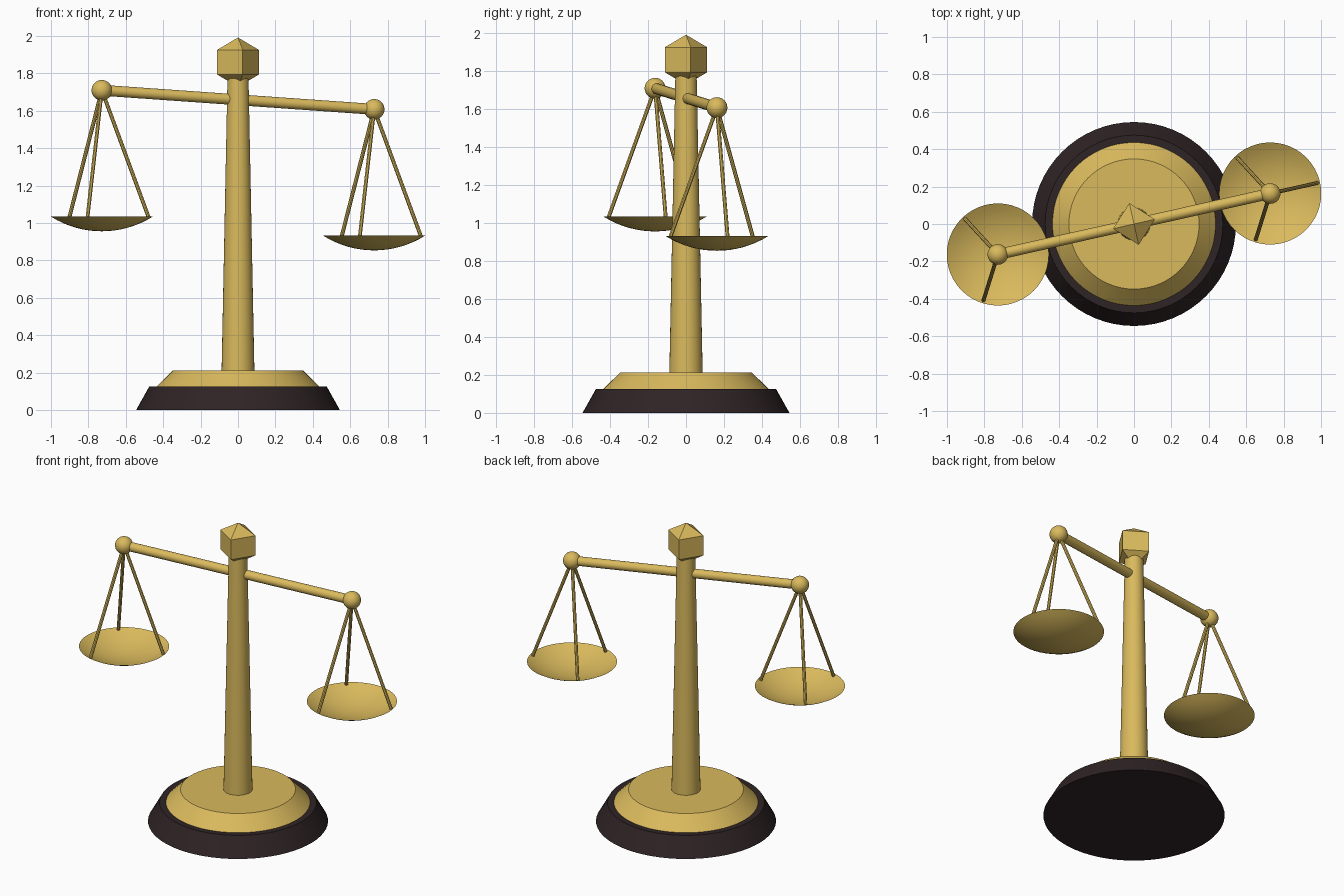
import bpy, math
from mathutils import Vector

if "Cube" in bpy.data.objects:
    bpy.data.objects.remove(bpy.data.objects["Cube"])


def material(name, rgb):
    m = bpy.data.materials.new(name)
    m.diffuse_color = (*rgb, 1)
    m.use_nodes = True
    m.node_tree.nodes["Principled BSDF"].inputs["Base Color"].default_value = m.diffuse_color
    return m


GOLD = material("warm_gold", (0.70, 0.49, 0.11))
WOOD = material("dark_wood", (0.028, 0.017, 0.018))
TILT = math.atan2(0.163, 0.728)     # heading of the beam seen from above


def finish(name, mat, smooth=True):
    ob = bpy.context.object
    ob.name = name
    ob.data.materials.append(mat)
    if smooth:
        bpy.ops.object.shade_smooth_by_angle(angle=math.radians(35))
    return ob


def cone(name, mat, r1, r2, z1, z2, sides=64):
    bpy.ops.mesh.primitive_cone_add(vertices=sides, radius1=r1, radius2=r2,
                                    depth=z2 - z1, location=(0, 0, (z1 + z2) / 2))
    return finish(name, mat)


def rod(name, a, b, radius, sides):
    a, b = Vector(a), Vector(b)
    d = b - a
    bpy.ops.mesh.primitive_cylinder_add(vertices=sides, radius=radius, depth=d.length,
                                        location=(a + b) / 2)
    bpy.context.object.rotation_euler = d.to_track_quat('Z', 'Y').to_euler()
    return finish(name, GOLD)


def pan(name, x, y, rim_z, radius=0.273, depth=0.079, rings=8, sides=48):
    # shallow spherical dish, an open sheet
    big = (radius ** 2 + depth ** 2) / (2 * depth)
    verts, faces = [(0, 0, -depth)], []
    for i in range(1, rings + 1):
        r = radius * i / rings
        z = big - math.sqrt(big * big - r * r) - depth
        for k in range(sides):
            t = 2 * math.pi * k / sides
            verts.append((r * math.cos(t), r * math.sin(t), z))
    for k in range(sides):
        n = (k + 1) % sides
        faces.append((0, 1 + k, 1 + n))
        for i in range(rings - 1):
            p, q = 1 + i * sides, 1 + (i + 1) * sides
            faces.append((p + k, q + k, q + n, p + n))
    me = bpy.data.meshes.new(name)
    me.from_pydata(verts, [], faces)
    ob = bpy.data.objects.new(name, me)
    ob.location = (x, y, rim_z)
    bpy.context.collection.objects.link(ob)
    bpy.ops.object.select_all(action='DESELECT')
    ob.select_set(True)
    bpy.context.view_layer.objects.active = ob
    finish(name, GOLD)


# Stepped base and tapered pillar
cone("base", WOOD, 0.545, 0.475, 0, 0.125)
cone("base_plate", GOLD, 0.436, 0.348, 0.125, 0.212)
cone("pillar", GOLD, 0.088, 0.056, 0.20, 1.785, 32)

# Eight-faced finial, turned with the beam
bpy.ops.mesh.primitive_uv_sphere_add(segments=4, ring_count=2, radius=0.132,
                                     location=(0, 0, 1.86), rotation=(0, 0, TILT))
finish("finial", GOLD, smooth=False)

# Tilted beam, with a ball, three hangers and a pan at each end
ends = {"left": Vector((-0.728, -0.163, 1.71)), "right": Vector((0.728, 0.163, 1.608))}
rod("beam", ends["left"], ends["right"], 0.029, 24)
for side, p in ends.items():
    bpy.ops.mesh.primitive_uv_sphere_add(segments=32, ring_count=16, radius=0.055, location=p)
    finish(side + "_ball", GOLD)
    rim = p.z - 0.675
    pan(side + "_pan", p.x, p.y, rim)
    for k in range(3):
        t = TILT + k * 2 * math.pi / 3
        foot = (p.x + 0.257 * math.cos(t), p.y + 0.257 * math.sin(t), rim - 0.006)
        rod(f"{side}_hanger_{k + 1}", p, foot, 0.0105, 8)
